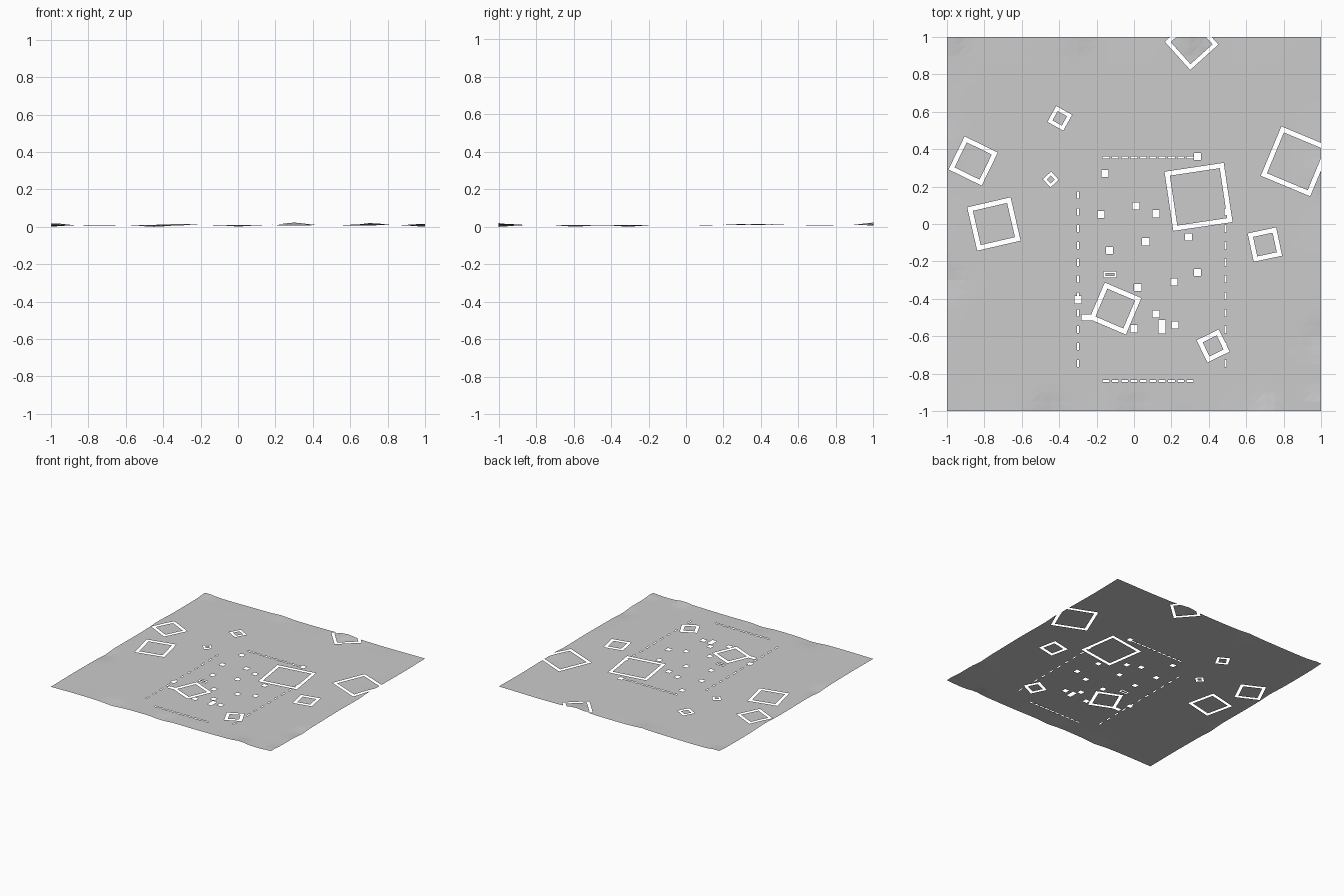
import bpy, bmesh
from math import sin, cos, exp, radians
from mathutils import Vector

if "Cube" in bpy.data.objects:
    bpy.data.objects.remove(bpy.data.objects["Cube"])

BASE = 0.013

# Base sheet: an open grid with shape lines cut into it
bm = bmesh.new()
bmesh.ops.create_grid(bm, x_segments=40, y_segments=40, size=1.0)


def cut(cx, cy, w, h, deg=0, wall=None):
    """Cut a rectangular hole, or only its outline band when wall is given."""
    a = radians(deg)
    u, v = Vector((cos(a), sin(a), 0)), Vector((-sin(a), cos(a), 0))
    c = Vector((cx, cy, 0))

    def inside(p, shrink=0.0):
        d = p - c
        return abs(d.dot(u)) < w / 2 - shrink and abs(d.dot(v)) < h / 2 - shrink

    reach = (w + h) / 2 + 0.04
    insets = [0] if wall is None else [0, wall]
    for axis, half in ((u, w / 2), (v, h / 2)):
        for inset in insets:
            for s in (-1, 1):
                faces = [f for f in bm.faces
                         if (f.calc_center_median() - c).length < reach]
                geom = set(faces)
                for f in faces:
                    geom.update(f.edges)
                    geom.update(f.verts)
                bmesh.ops.bisect_plane(bm, geom=list(geom), dist=1e-5,
                                       plane_co=c + axis * s * (half - inset),
                                       plane_no=axis)
    dead = []
    for f in bm.faces:
        p = f.calc_center_median()
        if inside(p) and (wall is None or not inside(p, wall)):
            dead.append(f)
    bmesh.ops.delete(bm, geom=dead, context='FACES')


# Square outline slots: x, y, side, angle, band width
for x, y, s, deg, t in [
    (0.308, 0.967, 0.203, 42, 0.022), (-0.397, 0.565, 0.097, -29, 0.02),
    (-0.445, 0.238, 0.06, 42, 0.015), (-0.86, 0.337, 0.197, -26, 0.024),
    (-0.749, 0.0, 0.238, 13, 0.025), (0.345, 0.145, 0.32, 8.5, 0.025),
    (0.865, 0.335, 0.286, -22.6, 0.025), (0.70, -0.11, 0.155, 12, 0.024),
    (-0.10, -0.452, 0.212, -23, 0.025), (0.423, -0.652, 0.132, 26, 0.024),
]:
    cut(x, y, s, s, deg, t)
cut(-0.128, -0.27, 0.068, 0.034, 0, 0.009)

# Small square post holes
for x, y in [
    (0.34, 0.36), (-0.155, 0.27), (-0.177, 0.05), (0.01, 0.097), (0.117, 0.055),
    (0.292, -0.07), (0.063, -0.095), (-0.13, -0.142), (0.02, -0.34),
    (0.214, -0.31), (0.34, -0.26), (-0.30, -0.405), (0.117, -0.482),
    (0.22, -0.54), (0.0, -0.56),
]:
    cut(x, y, 0.038, 0.038)
cut(0.15, -0.55, 0.038, 0.072)
cut(-0.252, -0.5, 0.06, 0.03)

# Dashed slots around the middle field
for i in range(10):
    for y in (0.355, -0.84):
        cut(-0.15 + i * 0.05, y, 0.036, 0.01)
for i in range(11):
    for x in (-0.30, 0.49):
        cut(x, 0.155 - i * 0.09, 0.01, 0.038)

# Gentle relief along the rim, flat in the middle: x, y, height, radius
bumps = [(0.3, 1, 0.012, 0.07), (0.72, -1, 0.010, 0.06), (-0.97, 1, 0.008, 0.06),
         (-0.3, 1, 0.006, 0.07), (1, 0.27, 0.006, 0.08), (1, -0.97, 0.009, 0.07),
         (0, -1, -0.009, 0.08), (-0.45, -1, -0.008, 0.08), (1, -0.6, -0.009, 0.08),
         (-1, -0.3, -0.008, 0.08), (-1, 0.4, 0.005, 0.1)]
for v in bm.verts:
    x, y = v.co.x, v.co.y
    edge = 1 - max(abs(x), abs(y))
    z = BASE + 0.0015 * sin(9 * x + 2) * sin(11 * y) * exp(-edge / 0.1)
    for bx, by, bh, r in bumps:
        z += bh * exp(-((x - bx) ** 2 + (y - by) ** 2) / (r * r))
    v.co.z = z
low = min(v.co.z for v in bm.verts)
for v in bm.verts:
    v.co.z -= low

bmesh.ops.delete(bm, geom=[v for v in bm.verts if not v.link_faces], context='VERTS')
bmesh.ops.triangulate(bm, faces=bm.faces[:])
mesh = bpy.data.meshes.new("ground_sheet")
bm.to_mesh(mesh)
bm.free()
ground = bpy.data.objects.new("ground_sheet", mesh)
bpy.context.collection.objects.link(ground)
